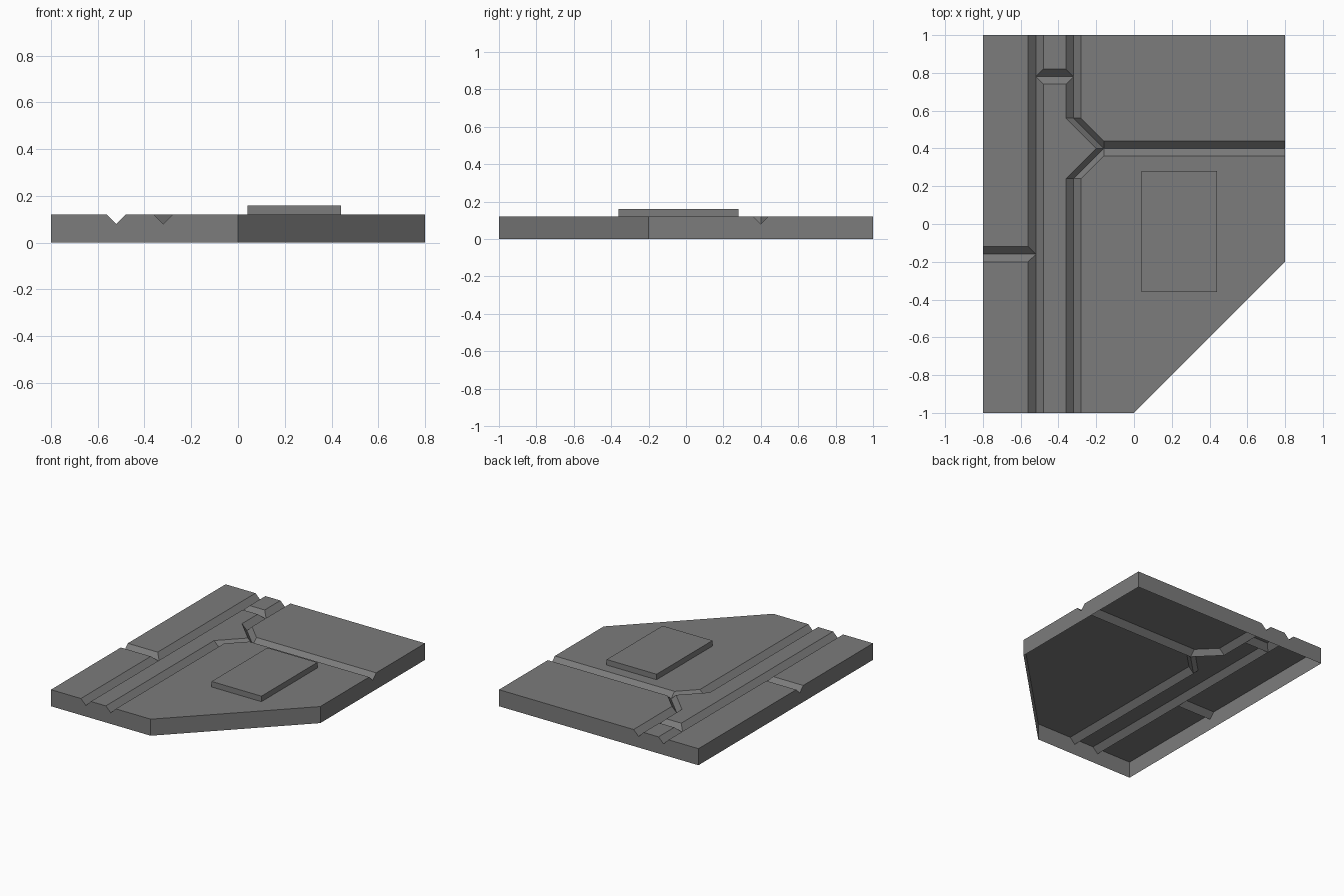
import bpy, bmesh

if "Cube" in bpy.data.objects:
    bpy.data.objects.remove(bpy.data.objects["Cube"])

TOP, VALLEY = 0.12, 0.08

# Dark grey finish for all parts
dark = bpy.data.materials.new("dark_grey")
dark.diffuse_color = (0.2, 0.2, 0.2, 1)
dark.use_nodes = True
dark.node_tree.nodes["Principled BSDF"].inputs["Base Color"].default_value = dark.diffuse_color


def finish(bm, name):
    mesh = bpy.data.meshes.new(name)
    bm.to_mesh(mesh)
    bm.free()
    mesh.materials.append(dark)
    obj = bpy.data.objects.new(name, mesh)
    bpy.context.collection.objects.link(obj)
    return obj


# Each plate: bank (top edge along the grooves), valley (groove bottom), rim (extra outline corners)
plates = [
    # left front
    ([(-.56, -1), (-.56, -.2), (-.8, -.2)],
     [(-.52, -1), (-.52, -.16), (-.8, -.16)], [(-.8, -1)]),
    # left back
    ([(-.8, -.12), (-.56, -.12), (-.56, 1)],
     [(-.8, -.16), (-.52, -.16), (-.52, 1)], [(-.8, 1)]),
    # middle strip with arrow bulge
    ([(-.36, -1), (-.36, .24), (-.2, .4), (-.36, .56), (-.36, .74), (-.48, .74), (-.48, -1)],
     [(-.32, -1), (-.32, .24), (-.16, .4), (-.32, .56), (-.32, .78), (-.52, .78), (-.52, -1)], []),
    # middle back
    ([(-.48, 1), (-.48, .82), (-.36, .82), (-.36, 1)],
     [(-.52, 1), (-.52, .78), (-.32, .78), (-.32, 1)], []),
    # right back
    ([(-.28, 1), (-.28, .56), (-.16, .44), (.8, .44)],
     [(-.32, 1), (-.32, .56), (-.16, .4), (.8, .4)], [(.8, 1)]),
    # right front with cut corner
    ([(.8, .36), (-.16, .36), (-.28, .24), (-.28, -1)],
     [(.8, .4), (-.16, .4), (-.32, .24), (-.32, -1)], [(0, -1), (.8, -.2)]),
]

# Grooved floor tile, hollow underneath
bm = bmesh.new()


def face(points):
    bm.faces.new([bm.verts.new(p) for p in points])


for bank, valley, rim in plates:
    hi = [(x, y, TOP) for x, y in bank]
    lo = [(x, y, VALLEY) for x, y in valley]
    corners = [(x, y, TOP) for x, y in rim]
    face(hi + corners)
    # groove slopes
    for i in range(len(hi) - 1):
        face([hi[i], hi[i + 1], lo[i + 1], lo[i]])
    # outer walls
    path = [lo[-1], hi[-1]] + corners + [hi[0], lo[0]]
    for a, b in zip(path, path[1:]):
        face([a, b, (b[0], b[1], 0), (a[0], a[1], 0)])

bmesh.ops.remove_doubles(bm, verts=bm.verts, dist=0.0005)
bmesh.ops.dissolve_limit(bm, angle_limit=0.01, verts=bm.verts, edges=bm.edges)
bmesh.ops.recalc_face_normals(bm, faces=bm.faces)
bm.normal_update()
if max(bm.faces, key=lambda f: f.calc_area()).normal.z < 0:
    bmesh.ops.reverse_faces(bm, faces=bm.faces)
finish(bm, "grooved_floor_tile")

# Raised rectangular panel
bm = bmesh.new()
bmesh.ops.create_cube(bm, size=1)
bmesh.ops.scale(bm, vec=(0.4, 0.64, 0.04), verts=bm.verts)
bmesh.ops.translate(bm, vec=(0.24, -0.04, TOP + 0.02), verts=bm.verts)
bm.normal_update()
bmesh.ops.delete(bm, geom=[f for f in bm.faces if f.normal.z < -0.5], context='FACES')
finish(bm, "raised_panel")
